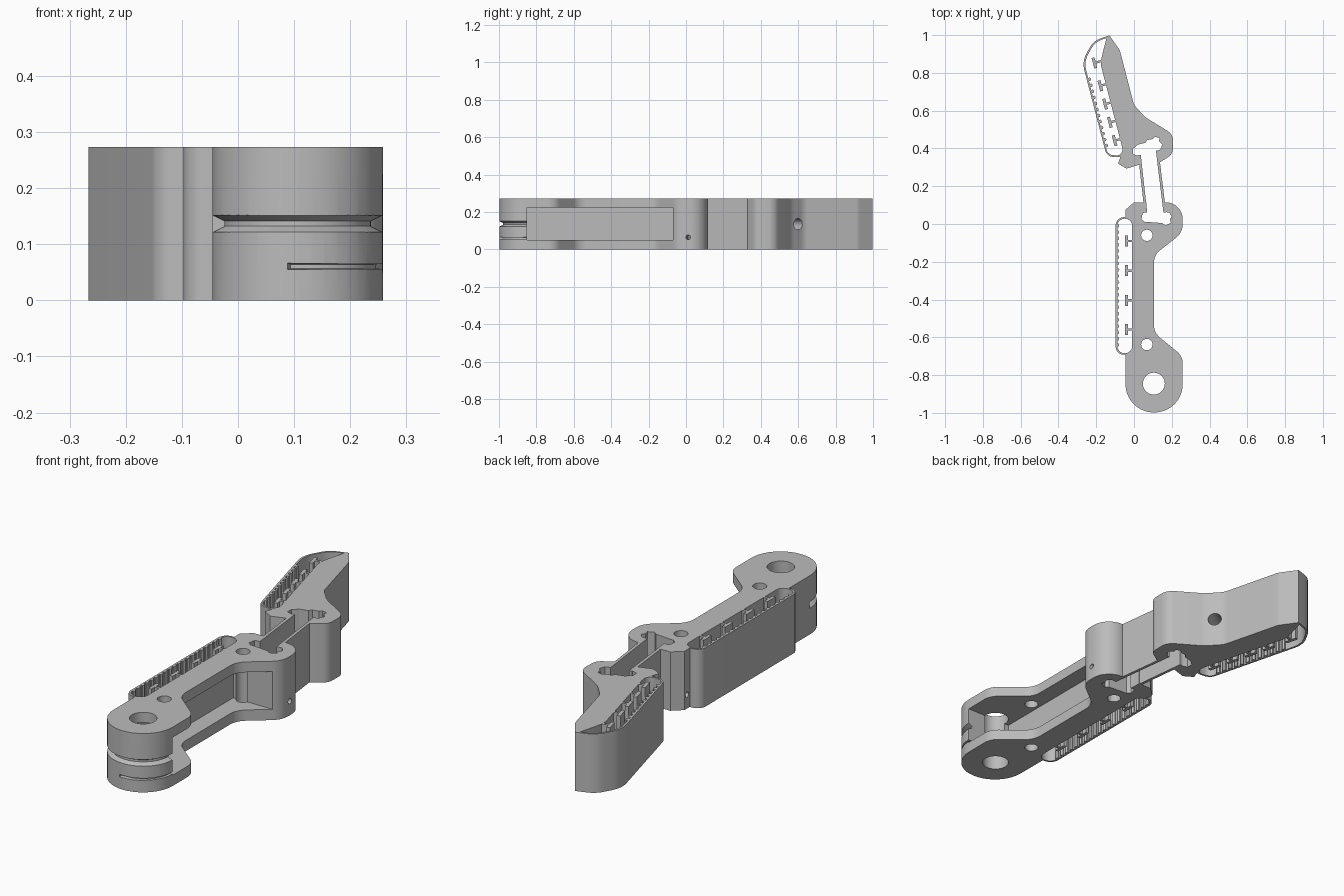
import bpy, bmesh, math
from mathutils import Vector, Matrix

if "Cube" in bpy.data.objects:
    bpy.data.objects.remove(bpy.data.objects["Cube"])

H = 0.273
grey = bpy.data.materials.new("plain grey")
grey.diffuse_color = (0.5, 0.5, 0.5, 1)
grey.use_nodes = True
grey.node_tree.nodes["Principled BSDF"].inputs["Base Color"].default_value = grey.diffuse_color


def rounded(points, steps=10):
    """Outline through (x, y, fillet radius) corners."""
    out = []
    for i, (x, y, r) in enumerate(points):
        p = Vector((x, y))
        a = (Vector(points[i - 1][:2]) - p).normalized()
        b = (Vector(points[(i + 1) % len(points)][:2]) - p).normalized()
        if r == 0:
            out.append(p)
            continue
        half = a.angle(b) / 2
        c = p + (a + b).normalized() * r / math.sin(half)
        t = r / math.tan(half)
        u, v = p + a * t - c, p + b * t - c
        turn = math.atan2(u.x * v.y - u.y * v.x, u.dot(v))
        out += [c + Matrix.Rotation(turn * k / steps, 2) @ u for k in range(steps + 1)]
    return out


def finish(name, bm):
    bmesh.ops.remove_doubles(bm, verts=bm.verts[:], dist=1e-5)
    bmesh.ops.recalc_face_normals(bm, faces=bm.faces[:])
    me = bpy.data.meshes.new(name)
    bm.to_mesh(me)
    bm.free()
    me.materials.append(grey)
    ob = bpy.data.objects.new(name, me)
    bpy.context.collection.objects.link(ob)
    return ob


def prism(name, outline, z0=0.0, z1=H):
    bm = bmesh.new()
    f = bm.faces.new([bm.verts.new((p[0], p[1], z0)) for p in outline])
    top = bmesh.ops.extrude_face_region(bm, geom=[f])["geom"]
    bmesh.ops.translate(bm, vec=(0, 0, z1 - z0),
                        verts=[v for v in top if isinstance(v, bmesh.types.BMVert)])
    return finish(name, bm)


def rod(a, b, r):
    """Round drill cutter from a to b."""
    a, b = Vector(a), Vector(b)
    bm = bmesh.new()
    m = Matrix.Translation((a + b) / 2) @ (b - a).to_track_quat('Z', 'Y').to_matrix().to_4x4()
    bmesh.ops.create_cone(bm, cap_ends=True, segments=32, radius1=r, radius2=r,
                          depth=(b - a).length, matrix=m)
    return finish("drill", bm)


def groove(cx, cy, profile, a0, a1, n=32):
    """Cutter swept round a vertical axis from an (r, z) profile."""
    bm = bmesh.new()
    rings = []
    for k in range(n + 1):
        t = math.radians(a0 + (a1 - a0) * k / n)
        rings.append([bm.verts.new((cx + r * math.cos(t), cy + r * math.sin(t), z))
                      for r, z in profile])
    m = len(profile)
    for p, q in zip(rings, rings[1:]):
        for i in range(m):
            bm.faces.new((p[i], p[(i + 1) % m], q[(i + 1) % m], q[i]))
    bm.faces.new(rings[0])
    bm.faces.new(rings[-1])
    return finish("groove_cutter", bm)


def combine(ob, tools, op):
    for tool in tools:
        mod = ob.modifiers.new(op, 'BOOLEAN')
        mod.operation, mod.object, mod.solver = op, tool, 'EXACT'
        bpy.context.view_layer.objects.active = ob
        bpy.ops.object.modifier_apply(modifier=mod.name)
        bpy.data.objects.remove(tool)


def through(outline):
    return prism("cutter", outline, -0.1, H + 0.1)


def bars(prefix, start, end, ts, side, tooth_line, teeth):
    """T-shaped ribs along start-end and small teeth along tooth_line."""
    a, b = Vector(start), Vector(end)
    d = (b - a).normalized()
    n = Vector((-d.y, d.x)) * side
    for i, t in enumerate(ts):
        c = a + d * t
        shape = [(-0.012, -0.006), (0.022, -0.006), (0.022, -0.029), (0.038, -0.029),
                 (0.038, 0.029), (0.022, 0.029), (0.022, 0.006), (-0.012, 0.006)]
        prism(f"{prefix}_rib_{i}", [c + n * u + d * v for u, v in shape])
    a, b = map(Vector, tooth_line)
    d = (b - a).normalized()
    n = Vector((-d.y, d.x)) * side
    for i in range(teeth):
        c = a.lerp(b, i / (teeth - 1))
        prism(f"{prefix}_tooth_{i}", [c + n * u + d * v for u, v in
              ((0.004, -0.009), (-0.006, -0.009), (-0.011, 0), (-0.006, 0.009), (0.004, 0.009))])


# Cavity in each joint end that holds the flexible straps
lower_socket = [(0.065, 0.16), (0.068, 0.07), (0.045, 0.055), (0.04, 0.025), (0.055, 0.012),
                (0.15, 0.005), (0.165, -0.008), (0.195, 0.005), (0.19, 0.025), (0.2, 0.04),
                (0.185, 0.06), (0.163, 0.065), (0.155, 0.16)]
upper_socket = [(0.037, 0.27), (0.025, 0.36), (-0.005, 0.37), (-0.005, 0.4), (0.01, 0.41),
                (0.02, 0.42), (0.06, 0.43), (0.07, 0.445), (0.1, 0.45), (0.11, 0.462),
                (0.135, 0.455), (0.132, 0.44), (0.15, 0.42), (0.14, 0.395), (0.12, 0.385),
                (0.134, 0.27)]

# Lower segment with its pad shell
lower = prism("lower_segment", rounded([
    (-0.045, -0.998, 0.15), (0.258, -0.998, 0.15), (0.258, -0.70, 0.08), (0.105, -0.575, 0.09),
    (0.105, -0.165, 0.09), (0.258, -0.045, 0.09), (0.258, 0.115, 0.09), (0, 0.115, 0),
    (-0.045, 0.075, 0)]))
combine(lower, [prism("pad_shell", rounded([
    (-0.097, -0.692, 0.043), (-0.005, -0.692, 0.043), (-0.005, 0.036, 0.043),
    (-0.097, 0.036, 0.043)]))], 'UNION')
combine(lower, [
    through(rounded([(-0.088, -0.684, 0.038), (-0.01, -0.684, 0.038),
                     (-0.01, 0.028, 0.038), (-0.088, 0.028, 0.038)])),
    through(lower_socket),
    prism("side_pocket", [(0.025, -0.85), (0.4, -0.85), (0.4, -0.07), (0.025, -0.07)], 0.05, 0.225),
    rod((0.105, -0.845, -0.1), (0.105, -0.845, 0.4), 0.058),
    rod((0.068, -0.06, -0.1), (0.068, -0.06, 0.4), 0.03),
    rod((0.068, -0.638, -0.1), (0.068, -0.638, 0.4), 0.03),
    rod((-0.1, 0.065, 0.065), (0.3, 0.005, 0.065), 0.012),
    groove(0.1065, -0.847, [(0.131, 0.132), (0.17, 0.112), (0.17, 0.161), (0.131, 0.141)], -182, 2),
    groove(0.125, -0.86, [(0.12, 0.057), (0.18, 0.05), (0.18, 0.07), (0.12, 0.064)], -105, 8),
], 'DIFFERENCE')
bars("lower", (-0.01, -0.684), (-0.01, 0.028), (0.125, 0.28, 0.437, 0.594), 1,
     ((-0.089, -0.64), (-0.089, -0.01)), 20)

# Upper segment with its pad shell
upper = prism("upper_segment", rounded([
    (-0.085, 0.32, 0), (-0.04, 0.293, 0), (0.03, 0.315, 0), (0.14, 0.328, 0.03),
    (0.205, 0.37, 0.05), (0.207, 0.475, 0.06), (0.06, 0.565, 0.12), (0, 0.63, 0.08),
    (-0.075, 0.92, 0.05), (-0.13, 0.998, 0), (-0.165, 0.91, 0.1), (-0.178, 0.85, 0.1),
    (-0.06, 0.40, 0), (-0.075, 0.345, 0)], 6))
combine(upper, [prism("pad_shell", rounded([
    (-0.13, 0.998, 0), (-0.215, 0.97, 0.10), (-0.275, 0.86, 0.12), (-0.144, 0.357, 0.045),
    (-0.05, 0.352, 0.035), (-0.05, 0.42, 0), (-0.16, 0.85, 0), (-0.15, 0.91, 0)]))], 'UNION')
combine(upper, [
    through(rounded([
        (-0.145, 0.985, 0), (-0.207, 0.962, 0.095), (-0.265, 0.86, 0.115), (-0.138, 0.366, 0.038),
        (-0.055, 0.361, 0.03), (-0.066, 0.42, 0), (-0.178, 0.85, 0.1), (-0.165, 0.91, 0.1)])),
    through(upper_socket),
    rod((0.12, 0.66, 0.135), (-0.06, 0.54, 0.135), 0.03),
], 'DIFFERENCE')
bars("upper", (-0.066, 0.42), (-0.178, 0.85), (0.03, 0.13, 0.23, 0.33, 0.455), 1,
     ((-0.148, 0.415), (-0.238, 0.765)), 12)

# Two thin flexible straps joining the segments
prism("left_strap", [(0.056, 0.06), (0.070, 0.06), (0.036, 0.365), (0.022, 0.365)])
prism("right_strap", [(0.156, 0.06), (0.170, 0.06), (0.130, 0.388), (0.116, 0.388)])

# Smooth rounded walls, keep edges crisp
for ob in bpy.data.objects:
    ob.select_set(True)
bpy.context.view_layer.objects.active = lower
bpy.ops.object.shade_smooth_by_angle(angle=math.radians(30))
